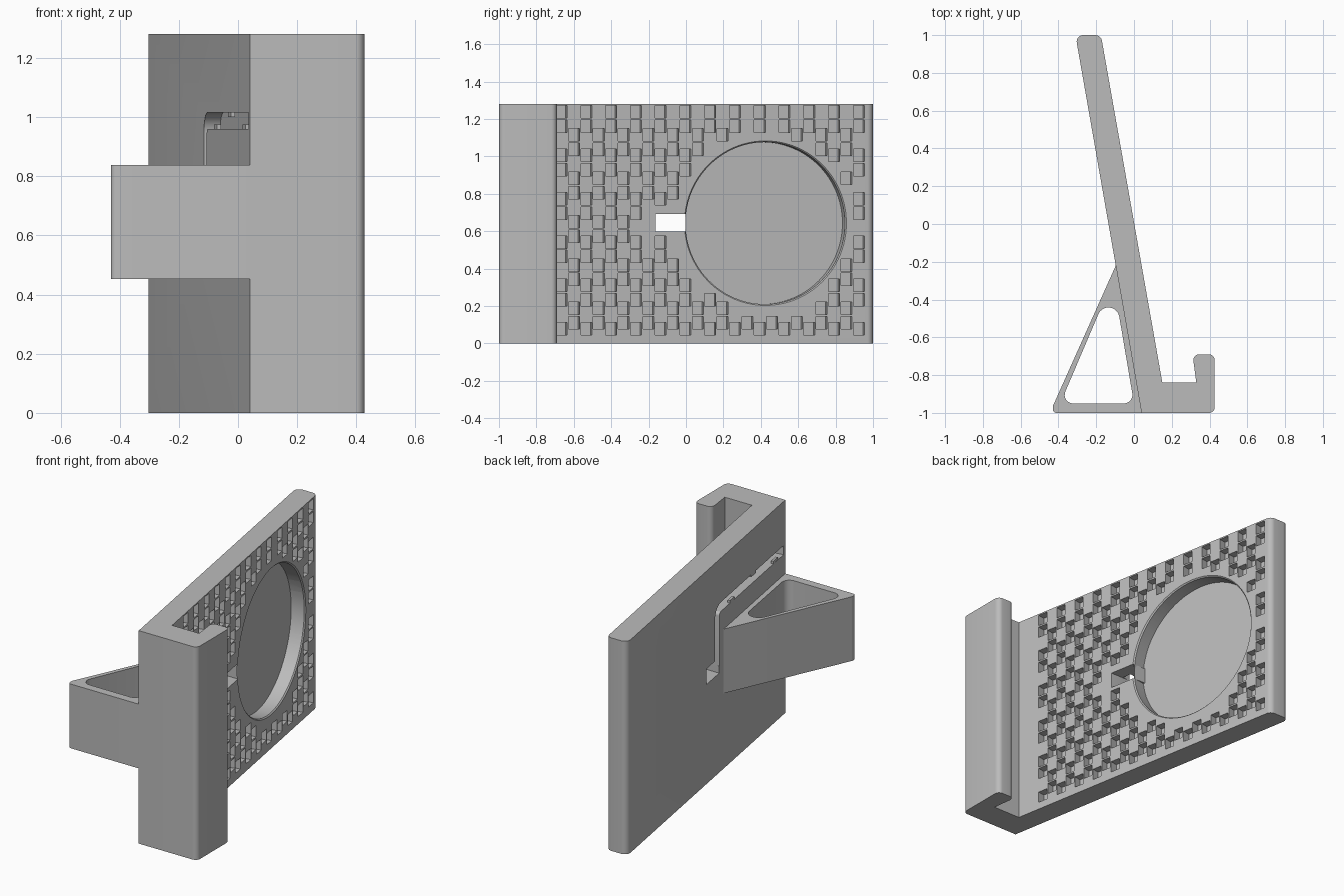
import bpy, bmesh, math
from mathutils import Matrix, Vector

if "Cube" in bpy.data.objects:
    bpy.data.objects.remove(bpy.data.objects["Cube"], do_unlink=True)

grey = bpy.data.materials.new("light grey plastic")
grey.use_nodes = True
grey.diffuse_color = (0.5, 0.5, 0.5, 1)
grey.node_tree.nodes["Principled BSDF"].inputs["Base Color"].default_value = (0.5, 0.5, 0.5, 1)

TILT = math.radians(10)
HEIGHT = 1.28


def rounded(points, steps=8):
    """Outline from (x, y, radius) corners, with true arcs at the corners."""
    out = []
    for i, (x, y, r) in enumerate(points):
        p = Vector((x, y))
        if r == 0:
            out.append(p)
            continue
        a = (Vector(points[i - 1][:2]) - p).normalized()
        b = (Vector(points[(i + 1) % len(points)][:2]) - p).normalized()
        half = a.angle(b) / 2
        centre = p + (a + b).normalized() * r / math.sin(half)
        start = p + a * r / math.tan(half) - centre
        end = p + b * r / math.tan(half) - centre
        sweep = start.angle_signed(end)
        for k in range(steps + 1):
            t = -sweep * k / steps
            out.append(centre + Matrix.Rotation(t, 2) @ start)
    return out


def finish(name, bm, helper=False):
    bmesh.ops.recalc_face_normals(bm, faces=bm.faces)
    mesh = bpy.data.meshes.new(name)
    bm.to_mesh(mesh)
    bm.free()
    mesh.materials.append(grey)
    ob = bpy.data.objects.new(name, mesh)
    bpy.context.collection.objects.link(ob)
    ob.hide_render = helper
    return ob


def prism(name, outline, low, high, matrix=Matrix(), helper=False):
    """Extrude a flat outline along z, then place it."""
    bm = bmesh.new()
    face = bm.faces.new([bm.verts.new((p[0], p[1], low)) for p in outline])
    new = bmesh.ops.extrude_face_region(bm, geom=[face])["geom"]
    bmesh.ops.translate(bm, vec=(0, 0, high - low),
                        verts=[v for v in new if isinstance(v, bmesh.types.BMVert)])
    bm.transform(matrix)
    return finish(name, bm, helper)


def cut(target, cutter):
    """Subtract the cutter and remove it."""
    mod = target.modifiers.new("cut", "BOOLEAN")
    mod.operation, mod.solver, mod.object = "DIFFERENCE", "EXACT", cutter
    bpy.context.view_layer.objects.active = target
    bpy.ops.object.modifier_apply(modifier=mod.name)
    bpy.data.objects.remove(cutter, do_unlink=True)


def on_front(y, z):
    """Frame on the tilted front face: local x points out of the plate."""
    return Matrix.Translation((0.15 - 0.1765 * (y + 0.84), y, z)) @ Matrix.Rotation(TILT, 4, "Z")


def on_back(y, z):
    return Matrix.Translation((0.04 - 0.175 * (y + 1), y, z)) @ Matrix.Rotation(TILT, 4, "Z")


def add_box(bm, matrix, size):
    bmesh.ops.create_cube(bm, size=1, matrix=matrix @ Matrix.Diagonal((*size, 1)))


# Back plate with the hooked ledge
stand = prism("back_plate_and_hook", rounded([
    (0.04, -1, 0), (0.427, -1, 0.03), (0.427, -0.69, 0.03), (0.31, -0.69, 0.03),
    (0.33, -0.84, 0), (0.15, -0.84, 0), (-0.175, 1, 0.035), (-0.31, 1, 0.035)]), 0, HEIGHT)

# Grid of small pits on the front face, left out around the pocket and slot
bm = bmesh.new()
for col in range(25):
    y = -0.665 + 0.0662 * col
    for pair in range(6):
        for step in (0, 0.077):
            z = 1.238 - 0.232 * pair - step - 0.123 * (col % 2)
            near_pocket = math.hypot(y - 0.425, z - 0.64) < 0.485
            near_slot = y > -0.21 and abs(z - 0.645) < 0.09
            if z > 0.04 and not near_pocket and not (near_slot and y < 0.4):
                add_box(bm, on_front(y, z), (0.09, 0.06, 0.067))
cut(stand, finish("pit_cutter", bm, True))

# Round pocket with a bevelled rim
for name, r1, r2, depth, top in (("pocket", 0.433, 0.433, 0.085, 0.1),
                                 ("rim", 0.43, 0.45, 0.01, 0.01)):
    bm = bmesh.new()
    turn = on_front(0.425, 0.643) @ Matrix.Rotation(math.pi / 2, 4, "Y")
    bmesh.ops.create_cone(bm, cap_ends=True, segments=96, radius1=r1, radius2=r2, depth=depth + top,
                          matrix=turn @ Matrix.Translation((0, 0, (top - depth) / 2)))
    cut(stand, finish(name + "_cutter", bm, True))

# Slot through the plate beside the pocket
bm = bmesh.new()
add_box(bm, Matrix.Translation((-0.12, -0.083, 0.645)), (0.6, 0.16, 0.094))
cut(stand, finish("slot_cutter", bm, True))

# Cable channel on the back, up from the slot and along to the base
run = rounded([(0, 0.64, 0), (0, 1.015, 0.07), (-0.88, 1.015, 0),
               (-0.88, 0.96, 0), (-0.055, 0.96, 0.02), (-0.055, 0.64, 0)])
upright = Matrix(((0, 0, 1, 0), (1, 0, 0, 0), (0, 1, 0, 0), (0, 0, 0, 1)))
cut(stand, prism("channel_cutter", run, -0.1, 0.055, on_back(-0.112, 0) @ upright, True))

# Small clips that hold the cable in the channel
bm = bmesh.new()
for y, z in ((-0.33, 0.967), (-0.6, 1.008), (-0.88, 0.967)):
    add_box(bm, on_back(y, z) @ Matrix.Translation((0.008, 0, 0)), (0.014, 0.06, 0.016))
clips = finish("cable_clips", bm)

# Triangular rear strut with a rounded opening
strut = prism("rear_strut", rounded([
    (-0.43, -1, 0.02), (0.04, -1, 0), (-0.0965, -0.22, 0), (-0.43, -0.965, 0.02)], 6), 0.452, 0.838)
opening = rounded([(-0.39, -0.95, 0.045), (0, -0.95, 0.045), (-0.111, -0.295, 0.058)])
cut(strut, prism("opening_cutter", opening, 0.3, 1, helper=True))

# Smooth rounded edges, keep corners sharp
bpy.ops.object.select_all(action="DESELECT")
for ob in (stand, strut, clips):
    ob.select_set(True)
bpy.context.view_layer.objects.active = stand
bpy.ops.object.shade_smooth_by_angle(angle=math.radians(25))
